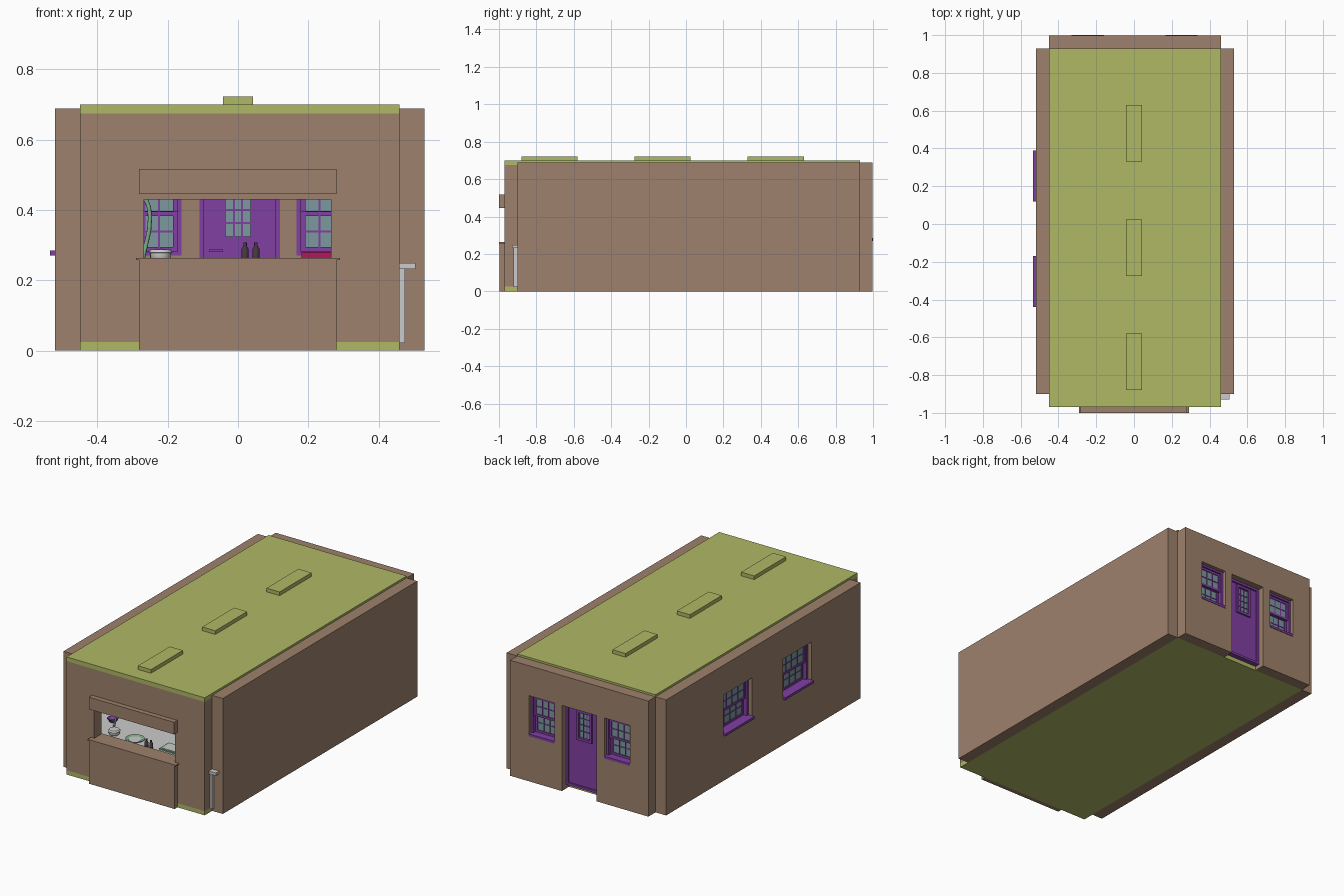
import bpy, bmesh, math
from mathutils import Vector

if "Cube" in bpy.data.objects:
    bpy.data.objects.remove(bpy.data.objects["Cube"])


def material(name, rgb):
    m = bpy.data.materials.new(name)
    m.diffuse_color = (*rgb, 1)
    m.use_nodes = True
    m.node_tree.nodes["Principled BSDF"].inputs["Base Color"].default_value = m.diffuse_color
    return m


BROWN = material("brown", (0.34, 0.22, 0.15))
GREEN = material("moss", (0.43, 0.48, 0.13))
PURPLE = material("purple", (0.22, 0.05, 0.36))
GLASS = material("glass", (0.20, 0.32, 0.34))
LEAF = material("leaf", (0.20, 0.42, 0.25))
RED = material("red", (0.42, 0.01, 0.11))
DARK = material("dark", (0.06, 0.04, 0.05))


def make(name, bm, mat):
    bmesh.ops.recalc_face_normals(bm, faces=bm.faces)
    me = bpy.data.meshes.new(name)
    bm.to_mesh(me)
    bm.free()
    ob = bpy.data.objects.new(name, me)
    bpy.context.collection.objects.link(ob)
    if mat:
        me.materials.append(mat)
    return ob


def add_box(bm, x0, x1, y0, y1, z0, z1):
    vs = bmesh.ops.create_cube(bm, size=1)["verts"]
    for v in vs:
        v.co = Vector(((x0 + x1) / 2 + v.co.x * (x1 - x0),
                       (y0 + y1) / 2 + v.co.y * (y1 - y0),
                       (z0 + z1) / 2 + v.co.z * (z1 - z0)))


def box(name, mat, *b):
    bm = bmesh.new()
    add_box(bm, *b)
    return make(name, bm, mat)


def cut(ob, *b):
    c = box("opening_cutter", None, *b)
    c.hide_render = c.hide_viewport = True
    c.display_type = 'WIRE'
    m = ob.modifiers.new("opening", 'BOOLEAN')
    m.object, m.operation, m.solver = c, 'DIFFERENCE', 'EXACT'


def lathe(name, mat, x, y, z, profile, n=20):
    bm = bmesh.new()
    vs = [bm.verts.new((x + r, y, z + h)) for r, h in profile]
    es = [bm.edges.new(p) for p in zip(vs, vs[1:])]
    bmesh.ops.spin(bm, geom=vs + es, cent=(x, y, 0), axis=(0, 0, 1),
                   angle=math.tau, steps=n, use_merge=True)
    bmesh.ops.remove_doubles(bm, verts=bm.verts, dist=1e-5)
    ob = make(name, bm, mat)
    for o in bpy.context.selected_objects:
        o.select_set(False)
    bpy.context.view_layer.objects.active = ob
    ob.select_set(True)
    bpy.ops.object.shade_smooth_by_angle(angle=math.radians(40))


def oriented(name, mat, side, parts):
    """Boxes given as (u0,u1, depth0,depth1, z0,z1), depth measured outward from the wall's inner face."""
    bm = bmesh.new()
    for u0, u1, d0, d1, z0, z1 in parts:
        if side == "back":
            add_box(bm, u0, u1, 0.93 + d0, 0.93 + d1, z0, z1)
        else:
            add_box(bm, -0.45 - d1, -0.45 - d0, u0, u1, z0, z1)
    make(name, bm, mat)


def frame(u0, u1, z0, z1, w, d0, d1):
    return [(u0, u0 + w, d0, d1, z0, z1), (u1 - w, u1, d0, d1, z0, z1),
            (u0 + w, u1 - w, d0, d1, z0, z0 + w), (u0 + w, u1 - w, d0, d1, z1 - w, z1)]


def bars(u0, u1, z0, z1, cols, rows, d0, d1, w=0.005):
    out = []
    for i in range(1, cols):
        u = u0 + (u1 - u0) * i / cols
        out.append((u - w / 2, u + w / 2, d0, d1, z0, z1))
    for j in range(1, rows):
        z = z0 + (z1 - z0) * j / rows
        out.append((u0, u1, d0, d1, z - w / 2, z + w / 2))
    return out


def window(side, u0, u1, z0, z1, cols, reach):
    zm = (z0 + z1) / 2
    parts = frame(u0, u1, z0, z1, 0.012, 0.0, 0.045)
    # lower sash sits inside the upper one
    for a, b, d in ((z0 + 0.012, zm + 0.006, 0.008), (zm - 0.006, z1 - 0.012, 0.022)):
        parts += frame(u0 + 0.012, u1 - 0.012, a, b, 0.013, d, d + 0.014)
        parts += bars(u0 + 0.025, u1 - 0.025, a + 0.013, b - 0.013, cols, 2, d + 0.002, d + 0.012)
    parts.append((u0, u1, 0.04, reach, z0, z0 + 0.014))
    oriented(side + "_window_frame", PURPLE, side, parts)
    oriented(side + "_window_glass", GLASS, side,
             [(u0 + 0.02, u1 - 0.02, 0.013, 0.017, z0 + 0.02, zm),
              (u0 + 0.02, u1 - 0.02, 0.027, 0.031, zm, z1 - 0.02)])


# Shell: floor, roof, walls
box("floor", GREEN, -0.45, 0.46, -0.97, 0.93, 0, 0.025)
box("roof", GREEN, -0.45, 0.46, -0.97, 0.93, 0.675, 0.70)
for y in (-0.88, -0.275, 0.33):
    box("roof_vent", GREEN, -0.043, 0.043, y, y + 0.30, 0.70, 0.722)
box("right_wall", BROWN, 0.46, 0.53, -0.90, 0.93, 0, 0.688)
left = box("left_wall", BROWN, -0.52, -0.45, -0.90, 0.93, 0, 0.688)
back = box("back_wall", BROWN, -0.45, 0.46, 0.93, 0.997, 0, 0.688)
front = box("front_wall", BROWN, -0.45, 0.46, -0.97, -0.90, 0.025, 0.675)

# Windows, openings cut through the walls
for u0, u1 in ((-0.44, -0.17), (0.12, 0.39)):
    cut(left, -0.6, -0.4, u0, u1, 0.27, 0.51)
    window("left", u0, u1, 0.27, 0.51, 4, 0.085)
for u0, u1 in ((-0.33, -0.16), (0.167, 0.337)):
    cut(back, u0, u1, 0.9, 1.1, 0.27, 0.51)
    window("back", u0, u1, 0.27, 0.51, 3, 0.07)
cut(back, -0.11, 0.12, 0.9, 1.1, -0.1, 0.51)
cut(front, -0.268, 0.265, -1.1, -0.8, 0.262, 0.43)

# Back door: leaf built around its pane, with jambs and mail slot
door = frame(-0.11, 0.12, 0.025, 0.51, 0.014, 0.0, 0.03)
door += [(-0.096, -0.035, 0.005, 0.02, 0.039, 0.496), (0.035, 0.106, 0.005, 0.02, 0.039, 0.496),
         (-0.035, 0.035, 0.005, 0.02, 0.039, 0.325), (-0.035, 0.035, 0.005, 0.02, 0.475, 0.496)]
door += bars(-0.035, 0.035, 0.325, 0.475, 3, 4, 0.006, 0.019)
door += frame(-0.05, 0.05, 0.31, 0.49, 0.015, 0.02, 0.03)
oriented("back_door", PURPLE, "back", door)
oriented("door_glass", GLASS, "back", [(-0.036, 0.036, 0.010, 0.015, 0.324, 0.476)])
oriented("door_handle", PURPLE, "back", [(-0.082, -0.042, -0.012, 0.006, 0.281, 0.287)])

# Serving hatch: front panel, ledge and header
box("hatch_panel", BROWN, -0.282, 0.28, -0.997, -0.97, 0, 0.257)
box("hatch_ledge", BROWN, -0.29, 0.29, -1.0, -0.895, 0.257, 0.264)
box("hatch_header", BROWN, -0.282, 0.28, -1.0, -0.97, 0.445, 0.517)

# Grey stand at the front right corner
box("stand_post", None, 0.46, 0.475, -0.922, -0.902, 0.022, 0.235)
box("stand_cap", None, 0.46, 0.505, -0.93, -0.90, 0.232, 0.249)

# Inner worktop with tableware
box("worktop", None, -0.45, 0.46, -0.90, -0.60, 0.235, 0.255)
lathe("plate", LEAF, -0.09, -0.84, 0.255,
      [(0, 0), (0.035, 0), (0.05, 0.007), (0.053, 0.007), (0.053, 0.004), (0.04, 0)], 24)
lathe("plate_centre", None, -0.09, -0.84, 0.256, [(0, 0), (0.037, 0), (0.037, 0.001), (0, 0.001)], 24)
lathe("pot", None, -0.22, -0.85, 0.255,
      [(0, 0), (0.024, 0), (0.03, 0.008), (0.03, 0.022), (0.034, 0.024), (0.028, 0.032), (0, 0.035)])
lathe("purple_bowl", PURPLE, -0.32, -0.72, 0.255,
      [(0, 0), (0.018, 0), (0.032, 0.02), (0.029, 0.02), (0.016, 0.004), (0, 0.004)])
for x in (0.02, 0.051):
    lathe("bottle", DARK, x, -0.89, 0.255,
          [(0, 0), (0.010, 0), (0.010, 0.034), (0.005, 0.042), (0.005, 0.052), (0, 0.052)], 12)
box("tray", LEAF, 0.09, 0.30, -0.87, -0.78, 0.255, 0.262)
box("tray_inset", None, 0.10, 0.29, -0.86, -0.79, 0.262, 0.264)
box("red_board", RED, 0.18, 0.30, -0.75, -0.66, 0.255, 0.281)

# Green arched spout on the left
cu = bpy.data.curves.new("green_spout", 'CURVE')
cu.dimensions, cu.bevel_depth, cu.bevel_resolution, cu.use_fill_caps = '3D', 0.006, 2, True
sp = cu.splines.new('POLY')
pts = [(-0.272, 0.255), (-0.262, 0.30), (-0.253, 0.34), (-0.25, 0.38), (-0.254, 0.41), (-0.265, 0.435)]
sp.points.add(len(pts) - 1)
for p, (x, z) in zip(sp.points, pts):
    p.co = (x, -0.78, z, 1)
cu.materials.append(LEAF)
bpy.context.collection.objects.link(bpy.data.objects.new("green_spout", cu))
